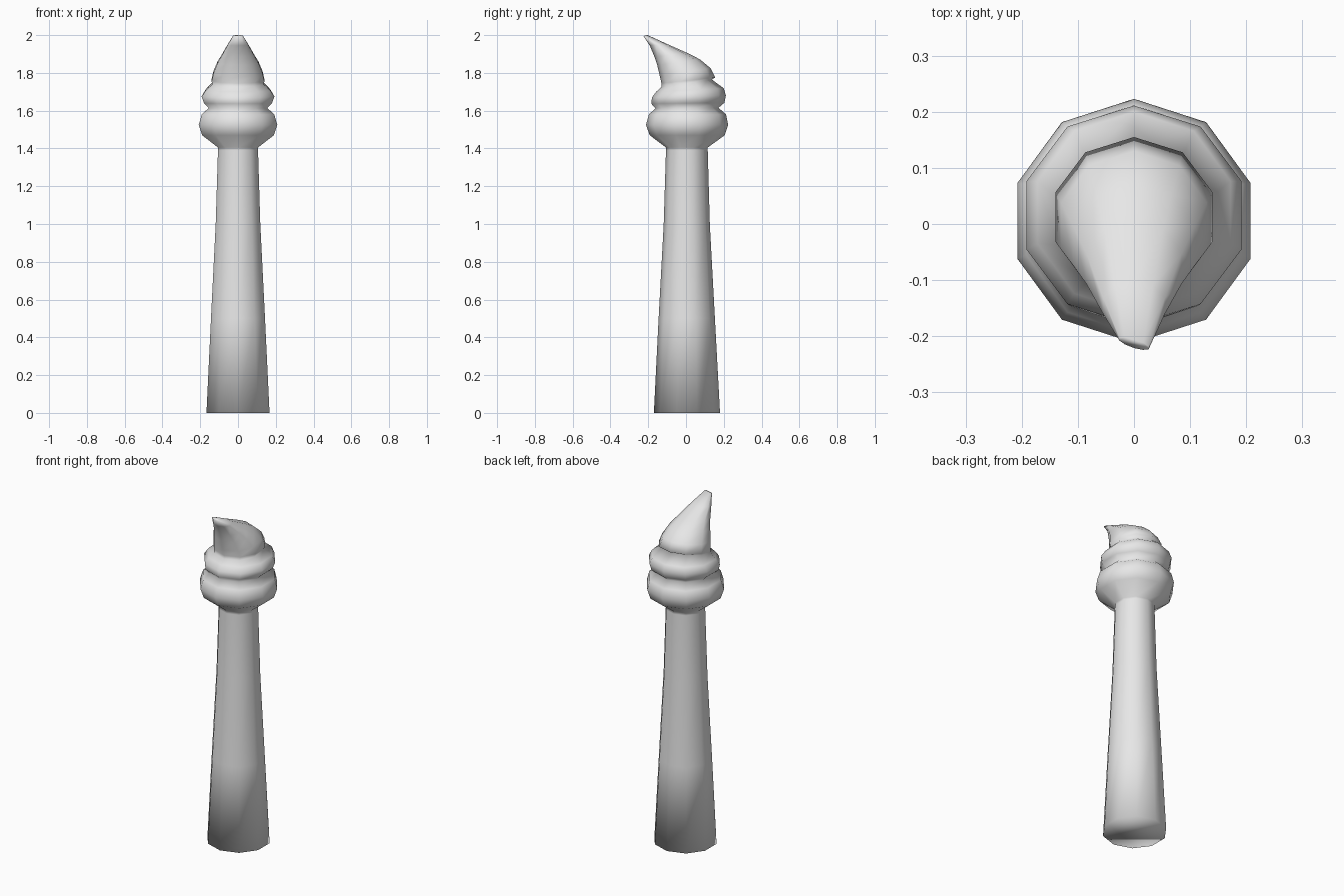
import bpy, bmesh, math

SIDES = 10
grey = bpy.data.materials.new("plain_grey")
grey.diffuse_color = (0.8, 0.8, 0.8, 1)

# Each ring: front y, front z, back y, back z, half width in x
rings = [
    # tapered handle
    (-.170, 0, .180, 0, .167), (-.145, .50, .153, .50, .143),
    (-.118, 1.0, .126, 1.0, .118), (-.106, 1.39, .115, 1.39, .106),
    (-.106, 1.405, .115, 1.405, .106),
    # lower swirl
    (-.192, 1.47, .205, 1.47, .190), (-.212, 1.525, .223, 1.525, .208),
    (-.196, 1.58, .212, 1.58, .192), (-.162, 1.613, .172, 1.615, .155),
    # middle swirl
    (-.184, 1.637, .203, 1.642, .180), (-.180, 1.67, .211, 1.68, .192),
    (-.158, 1.70, .200, 1.718, .172), (-.130, 1.725, .137, 1.765, .135),
    # bent peak
    (-.130, 1.745, .155, 1.775, .140), (-.138, 1.78, .130, 1.825, .130),
    (-.152, 1.84, .073, 1.872, .108), (-.167, 1.885, .008, 1.905, .085),
    (-.192, 1.945, -.10, 1.953, .055), (-.221, 1.992, -.205, 2.0, .026),
]


def loft(name, rings):
    bm = bmesh.new()
    loops = []
    for fy, fz, by, bz, w in rings:
        loop = []
        for i in range(SIDES):
            a = math.pi / 2 + i * math.tau / SIDES
            t = (math.sin(a) + 1) / 2
            x = w / math.cos(math.pi / SIDES) * math.cos(a)
            loop.append(bm.verts.new((x, fy + (by - fy) * t, fz + (bz - fz) * t)))
        loops.append(loop)
    for lo, hi in zip(loops, loops[1:]):
        for i in range(SIDES):
            j = (i + 1) % SIDES
            bm.faces.new((lo[i], lo[j], hi[j], hi[i]))
    bm.faces.new(loops[0][::-1])
    bm.faces.new(loops[-1])
    # slight twist at the very tip
    for v in loops[-1]:
        v.co.y -= 0.3 * v.co.x
    for f in bm.faces:
        f.smooth = True
    mesh = bpy.data.meshes.new(name)
    bm.to_mesh(mesh)
    bm.free()
    mesh.materials.append(grey)
    obj = bpy.data.objects.new(name, mesh)
    bpy.context.collection.objects.link(obj)


loft("handle_with_swirled_top", rings)
